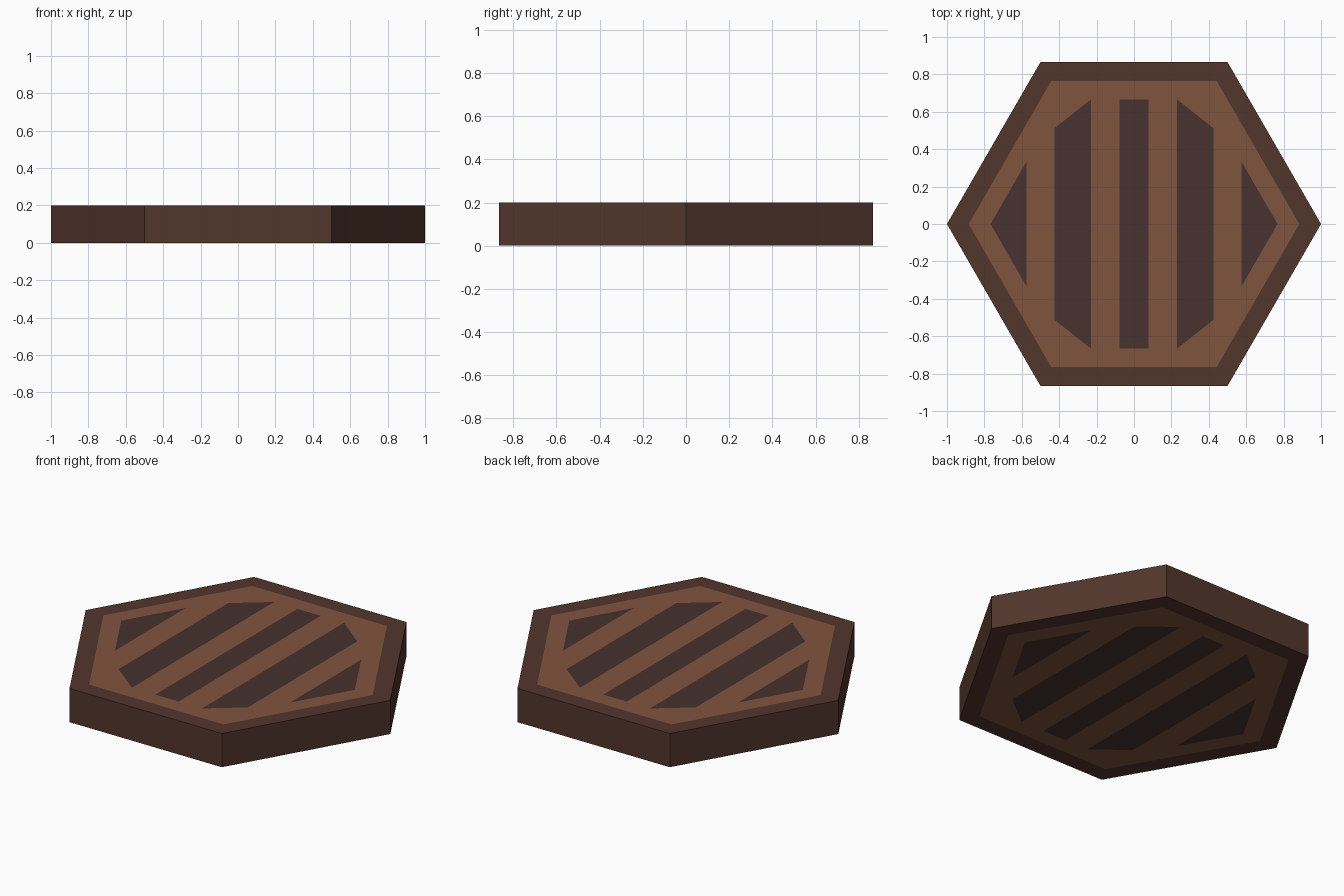
import bpy
from math import cos, sin, pi

if "Cube" in bpy.data.objects:
    bpy.data.objects.remove(bpy.data.objects["Cube"])

HEIGHT = 0.2


def material(name, rgb):
    mat = bpy.data.materials.new(name)
    lin = [((c / 255 + 0.055) / 1.055) ** 2.4 for c in rgb]
    mat.diffuse_color = (*lin, 1)
    mat.use_nodes = True
    mat.node_tree.nodes["Principled BSDF"].inputs["Base Color"].default_value = mat.diffuse_color
    return mat


def hexagon(r):
    return [(r * cos(i * pi / 3), r * sin(i * pi / 3)) for i in range(6)]


def mirror_x(poly):
    return [(-x, y) for x, y in reversed(poly)]


def inlay(name, loops, mat):
    """Flat filled outline (nested loops become holes) on the top and bottom faces."""
    for side, z, turn in (("top", HEIGHT, 0), ("bottom", 0, pi)):
        curve = bpy.data.curves.new(f"{name}_{side}", "CURVE")
        curve.dimensions = "2D"
        curve.fill_mode = "BOTH"
        for loop in loops:
            spline = curve.splines.new("POLY")
            spline.points.add(len(loop) - 1)
            for point, (x, y) in zip(spline.points, loop):
                point.co = (x, y, 0, 1)
            spline.use_cyclic_u = True
        curve.materials.append(mat)
        obj = bpy.data.objects.new(f"{name}_{side}", curve)
        obj.location.z = z
        obj.rotation_euler.x = turn
        bpy.context.collection.objects.link(obj)
        # Turn the filled outline into a plain mesh
        bpy.ops.object.select_all(action="DESELECT")
        obj.select_set(True)
        bpy.context.view_layer.objects.active = obj
        bpy.ops.object.convert(target="MESH")


dark_wood = material("dark_wood", (82, 54, 44))
light_wood = material("light_wood", (128, 83, 62))
slot_dark = material("slot_dark", (71, 50, 46))

# Outer side walls
outer, inner = hexagon(1.0), hexagon(0.884)
verts = [(x, y, z) for z in (0, HEIGHT) for x, y in outer]
faces = [(i, (i + 1) % 6, (i + 1) % 6 + 6, i + 6) for i in range(6)]
mesh = bpy.data.meshes.new("side_walls")
mesh.from_pydata(verts, [], faces)
mesh.materials.append(dark_wood)
bpy.context.collection.objects.link(bpy.data.objects.new("side_walls", mesh))

# Slot outlines: middle bar, angled bars and end triangles
bar = [(-0.077, -0.666), (0.077, -0.666), (0.077, 0.666), (-0.077, 0.666)]
angled = [(0.23, -0.666), (0.424, -0.513), (0.424, 0.513), (0.23, 0.666)]
triangle = [(0.575, -0.333), (0.767, 0), (0.575, 0.333)]
slots = [bar, angled, mirror_x(angled), triangle, mirror_x(triangle)]

# Rim, panel and slots, flush with each other
inlay("rim", [outer, inner], dark_wood)
inlay("panel", [inner] + slots, light_wood)
inlay("slots", slots, slot_dark)
